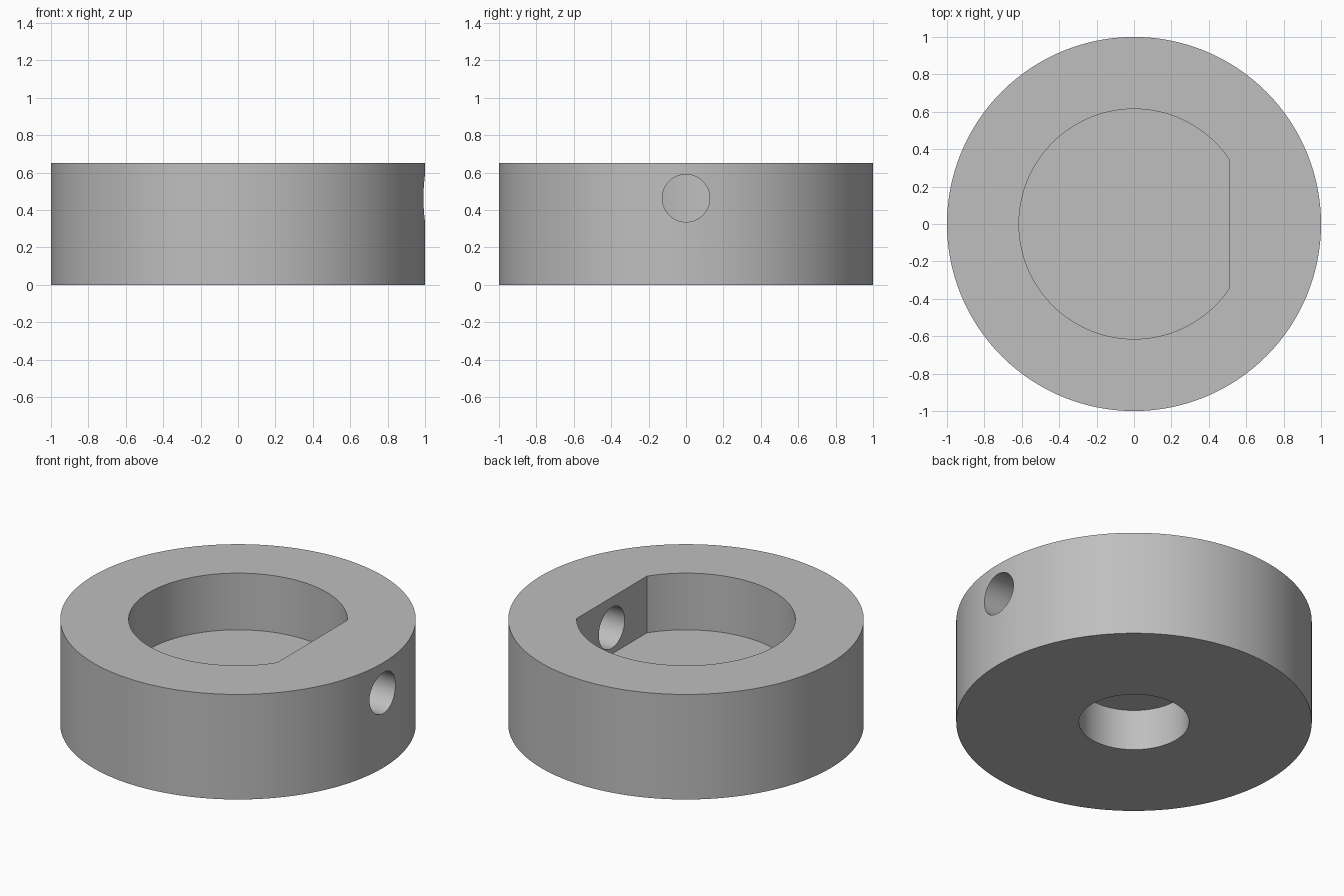
import bpy
import math

# Remove the default object
cube = bpy.data.objects.get("Cube")
if cube:
    bpy.data.objects.remove(cube, do_unlink=True)

HEIGHT, FLOOR, FLAT_X = 0.652, 0.3, 0.51

# Material
metal = bpy.data.materials.new("plain grey")
metal.use_nodes = True
colour = (0.52, 0.52, 0.52, 1)
metal.diffuse_color = colour
metal.node_tree.nodes["Principled BSDF"].inputs["Base Color"].default_value = colour


def cylinder(name, radius, low, high, sides):
    """Upright cylinder between two heights."""
    bpy.ops.mesh.primitive_cylinder_add(
        vertices=sides, radius=radius, depth=high - low, location=(0, 0, (low + high) / 2))
    obj = bpy.context.object
    obj.name = name
    obj.data.materials.append(metal)
    return obj


def cut(target, cutter):
    """Subtract the cutter, then discard it."""
    mod = target.modifiers.new("cut", "BOOLEAN")
    mod.operation, mod.solver, mod.object = "DIFFERENCE", "EXACT", cutter
    bpy.context.view_layer.objects.active = target
    bpy.ops.object.modifier_apply(modifier=mod.name)
    bpy.data.objects.remove(cutter, do_unlink=True)


# Outer ring body
collar = cylinder("collar", 1, 0, HEIGHT, 128)

# D-shaped pocket from above
pocket = cylinder("pocket_cutter", 0.615, FLOOR, 1, 128)
bpy.ops.mesh.primitive_cube_add(size=2, location=(FLAT_X + 1, 0, 0.5))
cut(pocket, bpy.context.object)
cut(collar, pocket)

# Blind round recess from below
cut(collar, cylinder("recess_cutter", 0.31, -0.5, 0.254, 96))

# Set screw hole through the flat side of the wall
screw = cylinder("screw_hole_cutter", 0.127, -0.5, 0.5, 64)
screw.rotation_euler = (0, math.pi / 2, 0)
screw.location = (0.8, 0, 0.463)
cut(collar, screw)

# Smooth curved walls with crisp edges
bpy.ops.object.select_all(action="DESELECT")
collar.select_set(True)
bpy.context.view_layer.objects.active = collar
bpy.ops.object.shade_smooth_by_angle(angle=math.radians(30))
